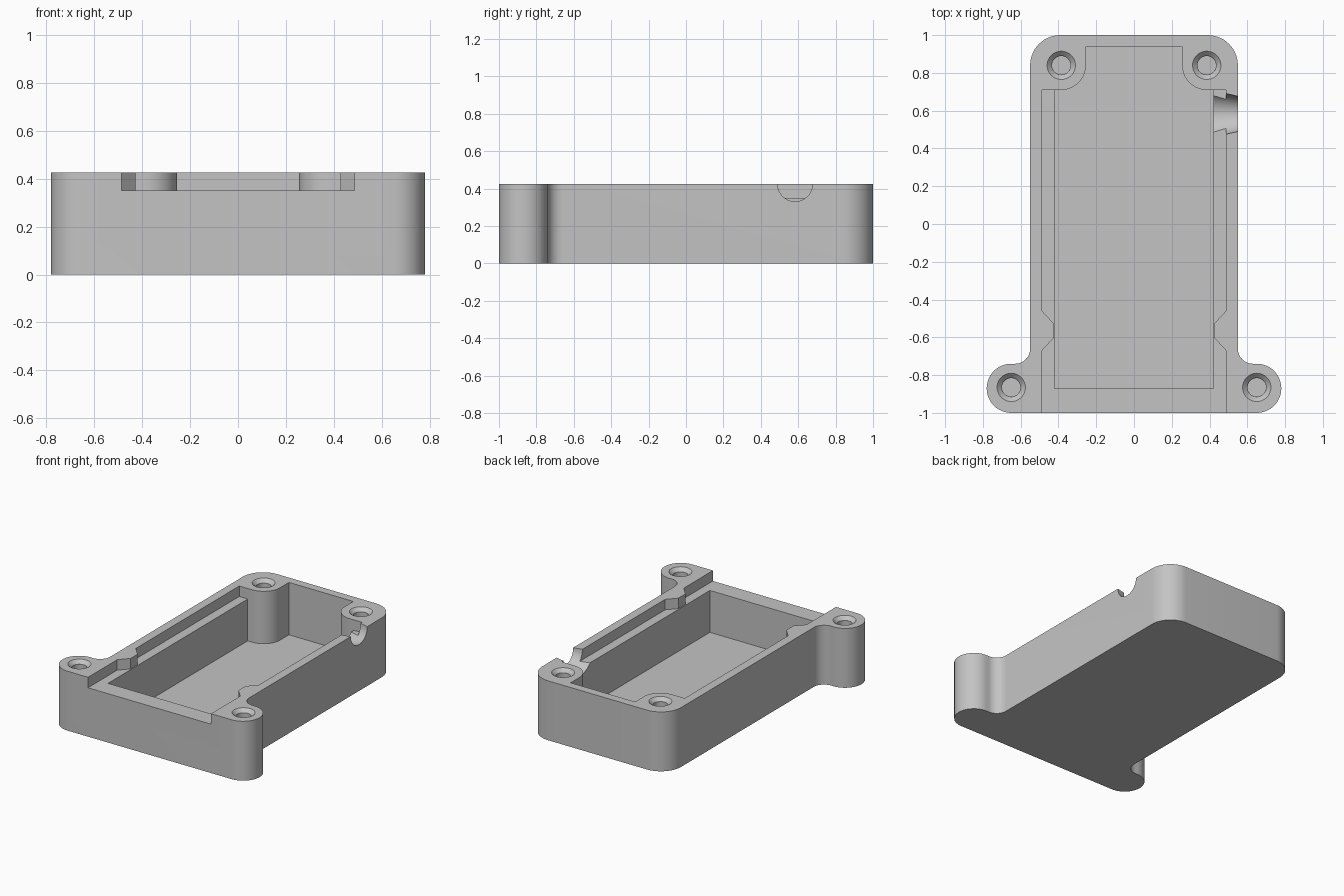
import bpy
import bmesh
from math import cos, sin, pi, radians
from mathutils import Matrix

HEIGHT, LEDGE, FLOOR, ABOVE = 0.425, 0.35, 0.05, 0.5

cube = bpy.data.objects.get("Cube")
if cube:
    bpy.data.objects.remove(cube, do_unlink=True)


def arc(cx, cy, r, start, end, steps=14):
    angles = [radians(start + (end - start) * i / steps) for i in range(steps + 1)]
    return [(cx + r * cos(a), cy + r * sin(a)) for a in angles]


def mirrored(half):
    """Close a right-hand half profile with its mirror image."""
    return half + [(-x, y) for x, y in reversed(half)]


def to_object(name, bm):
    bmesh.ops.recalc_face_normals(bm, faces=bm.faces)
    mesh = bpy.data.meshes.new(name)
    bm.to_mesh(mesh)
    bm.free()
    obj = bpy.data.objects.new(name, mesh)
    bpy.context.collection.objects.link(obj)
    return obj


def prism(name, outline, z0, z1):
    bm = bmesh.new()
    base = bm.faces.new([bm.verts.new((x, y, z0)) for x, y in outline])
    top = bmesh.ops.extrude_face_region(bm, geom=[base], use_keep_orig=True)
    verts = [v for v in top["geom"] if isinstance(v, bmesh.types.BMVert)]
    bmesh.ops.translate(bm, verts=verts, vec=(0, 0, z1 - z0))
    return to_object(name, bm)


def cone(name, r0, r1, length, matrix):
    """Cone starting at the matrix origin and running along its local z."""
    bm = bmesh.new()
    bmesh.ops.create_cone(bm, cap_ends=True, segments=48, radius1=r0, radius2=r1,
                          depth=length,
                          matrix=matrix @ Matrix.Translation((0, 0, length / 2)))
    return to_object(name, bm)


def cut(body, cutter):
    cutter.hide_render = True
    mod = body.modifiers.new("cut", "BOOLEAN")
    mod.operation = "DIFFERENCE"
    mod.solver = "EXACT"
    mod.object = cutter
    bpy.context.view_layer.objects.active = body
    bpy.ops.object.modifier_apply(modifier=mod.name)
    bpy.data.objects.remove(cutter, do_unlink=True)


# Solid block with rounded back corners and two front mounting ears
body = prism("enclosure_base", mirrored(
    arc(0.65, -0.87, 0.13, -90, 90, 24)
    + arc(0.63, -0.66, 0.08, -90, -180)
    + arc(0.39, 0.84, 0.16, 0, 90)), 0, HEIGHT)

# Deep cavity, leaving round screw bosses in the back corners
cut(body, prism("cavity_cutter", mirrored(
    [(0.42, -0.87), (0.42, 0.71)]
    + arc(0.385, 0.84, 0.13, -90, -180)
    + [(0.255, 0.94)]), FLOOR, ABOVE))

# Shallow lid ledge, open at the front, with a locating tooth on each side
cut(body, prism("ledge_cutter", mirrored(
    [(0.487, -1.1), (0.487, -0.67), (0.427, -0.605), (0.427, -0.525),
     (0.487, -0.46), (0.487, 0.71)]), LEDGE, ABOVE))

# Tapered cable notch through the left wall
cut(body, cone("cable_notch_cutter", 0.125, 0.082, 0.19,
               Matrix.Translation((0.41, 0.583, HEIGHT)) @ Matrix.Rotation(pi / 2, 4, "Y")))

# Countersunk blind screw holes
for x, y in ((0.385, 0.84), (0.65, -0.865)):
    for side in (-1, 1):
        cut(body, cone("countersink_cutter", 0.05, 0.085, 0.035,
                       Matrix.Translation((side * x, y, 0.40))))
        cut(body, cone("screw_hole_cutter", 0.049, 0.049, 0.3,
                       Matrix.Translation((side * x, y, 0.11))))

# Single grey material
grey = bpy.data.materials.new("light_grey")
grey.use_nodes = True
colour = (0.55, 0.55, 0.55, 1)
grey.diffuse_color = colour
grey.node_tree.nodes["Principled BSDF"].inputs["Base Color"].default_value = colour
body.data.materials.clear()
body.data.materials.append(grey)
for poly in body.data.polygons:
    poly.material_index = 0

# Smooth the curved walls, keep the edges crisp
bpy.ops.object.select_all(action="DESELECT")
body.select_set(True)
bpy.context.view_layer.objects.active = body
bpy.ops.object.shade_smooth_by_angle(angle=radians(25))
